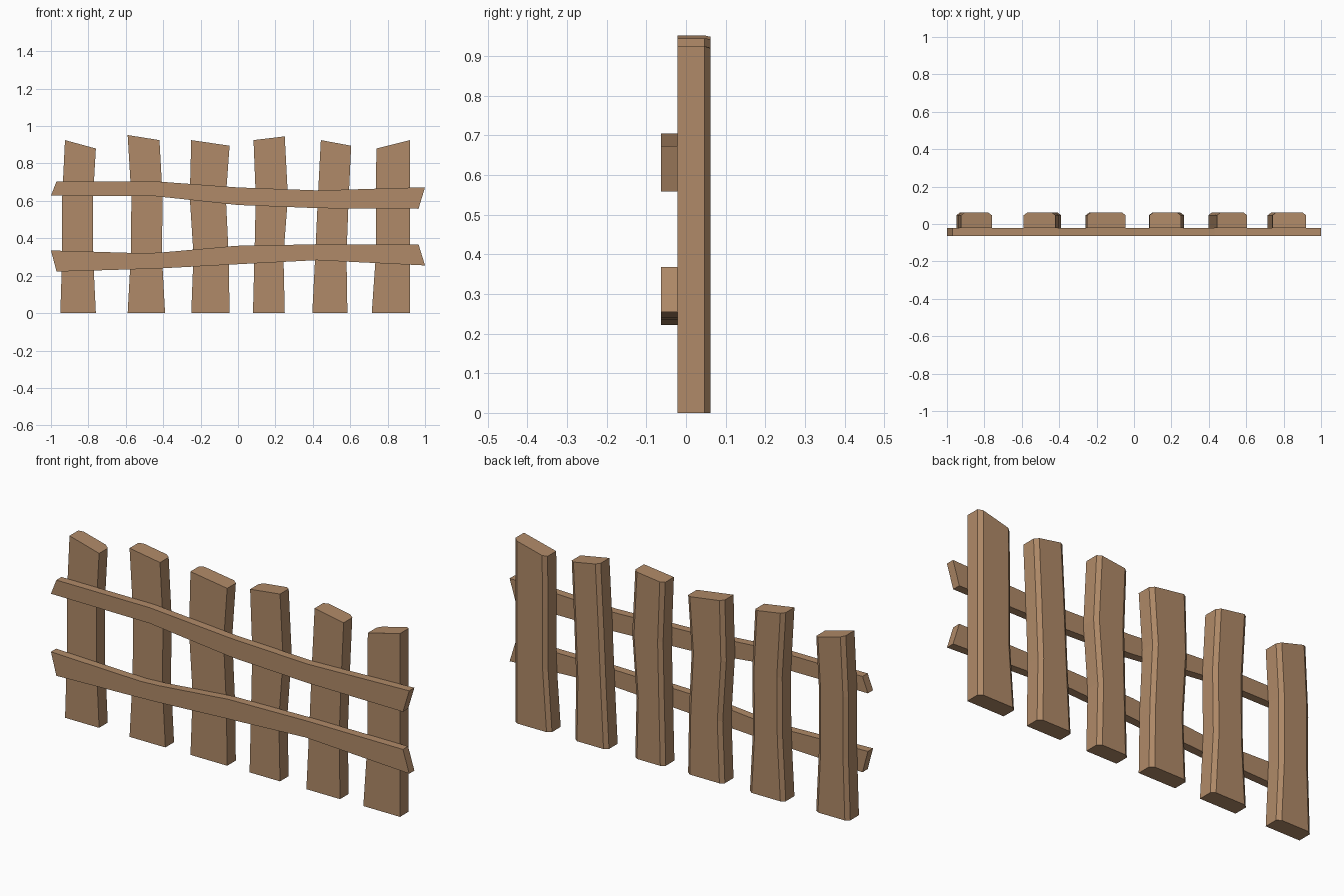
import bpy, bmesh

if "Cube" in bpy.data.objects:
    bpy.data.objects.remove(bpy.data.objects["Cube"])

wood = bpy.data.materials.new("weathered_wood")
wood.diffuse_color = (0.434, 0.254, 0.138, 1)
wood.use_nodes = True
wood.node_tree.nodes["Principled BSDF"].inputs["Base Color"].default_value = wood.diffuse_color

Y_FRONT, Y_MID, Y_BACK = -0.063, -0.022, 0.062


def loft(name, sections):
    """Bridge equal-sized point loops and cap both ends."""
    bm = bmesh.new()
    rings = [[bm.verts.new(p) for p in s] for s in sections]
    n = len(rings[0])
    for a, b in zip(rings, rings[1:]):
        for i in range(n):
            j = (i + 1) % n
            bm.faces.new((a[i], a[j], b[j], b[i]))
    bm.faces.new(rings[0])
    bm.faces.new(rings[-1])
    bmesh.ops.recalc_face_normals(bm, faces=bm.faces)
    mesh = bpy.data.meshes.new(name)
    bm.to_mesh(mesh)
    bm.free()
    mesh.materials.append(wood)
    obj = bpy.data.objects.new(name, mesh)
    bpy.context.collection.objects.link(obj)


def picket(name, lefts, rights, top_l, top_r):
    """Crooked upright: chamfered back edges, slanted top."""
    cx, cy = 0.02, 0.015
    sections = []
    for k, (l, r) in enumerate(zip(lefts, rights)):
        z = (0, 0.31, 0.62, None)[k]
        ring = []
        for x, y in ((l, Y_MID), (r, Y_MID), (r, Y_BACK - cy),
                     (r - cx, Y_BACK), (l + cx, Y_BACK), (l, Y_BACK - cy)):
            h = top_l + (top_r - top_l) * (x - l) / (r - l) if z is None else z
            ring.append((x, y, h))
        sections.append(ring)
    loft(name, sections)


def rail(name, top, bottom):
    """Wavy crossbar from matching top and bottom outlines."""
    loft(name, [[(t[0], Y_FRONT, t[1]), (t[0], Y_MID, t[1]),
                 (b[0], Y_MID, b[1]), (b[0], Y_FRONT, b[1])]
                for t, b in zip(top, bottom)])


# Uprights: left edge x, right edge x (bottom to top), top heights
pickets = [
    ((-.95, -.94, -.94, -.925), (-.76, -.775, -.775, -.76), .925, .88),
    ((-.59, -.573, -.57, -.59), (-.39, -.407, -.403, -.42), .952, .925),
    ((-.25, -.238, -.258, -.25), (-.045, -.05, -.065, -.045), .925, .895),
    ((.08, .088, .095, .083), (.25, .243, .267, .25), .925, .945),
    ((.397, .413, .427, .443), (.585, .58, .592, .605), .925, .895),
    ((.715, .737, .737, .74), (.92, .92, .92, .92), .88, .925),
]
for i, p in enumerate(pickets):
    picket(f"picket_{i + 1}", *p)

# Crossbars
rail("upper_rail",
     [(-.97, .705), (-.45, .705), (0, .672), (.43, .656), (1, .673)],
     [(-1, .628), (-.45, .626), (0, .578), (.43, .561), (.965, .558)])
rail("lower_rail",
     [(-1, .335), (-.5, .32), (-.4, .325), (-.01, .36), (.43, .368), (.965, .368)],
     [(-.97, .222), (-.5, .236), (-.4, .24), (.01, .262), (.42, .283), (1, .255)])
